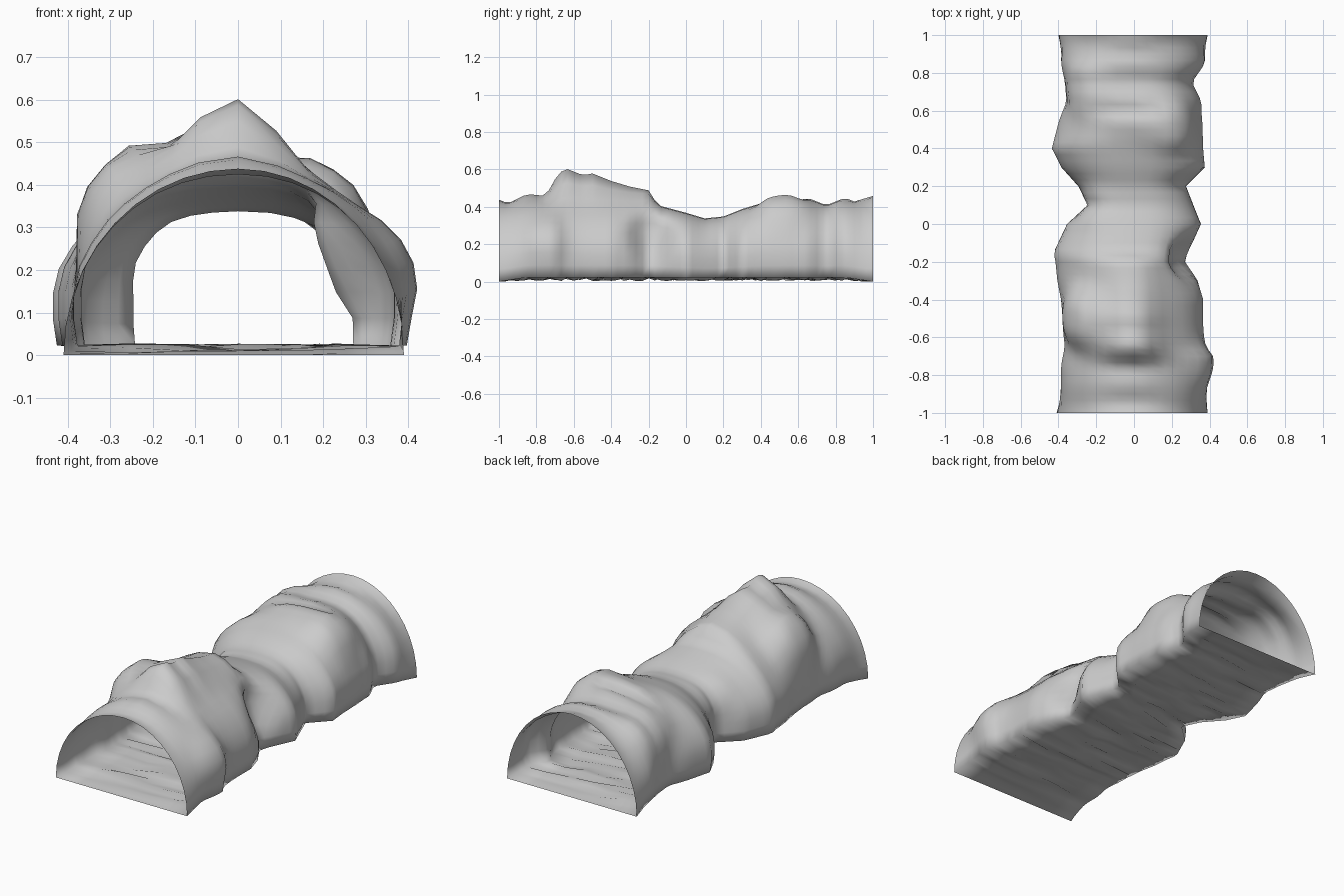
import bpy
import math
import random
from mathutils import Vector

random.seed(4)
ARCH_SEGMENTS = 20
FLOOR_SEGMENTS = 6
RINGS = 60

# Tunnel outline stations: y, right wall, left wall, ridge height
STATIONS = [
    (-1, -.41, .39, .45), (-.95, -.4, .39, .43), (-.85, -.39, .39, .48),
    (-.75, -.39, .41, .47), (-.7, -.38, .41, .56), (-.65, -.37, .38, .62),
    (-.55, -.38, .37, .58), (-.5, -.38, .37, .59), (-.4, -.39, .37, .55),
    (-.3, -.41, .34, .52), (-.2, -.42, .28, .5), (-.15, -.43, .29, .42),
    (0, -.36, .36, .38), (.1, -.25, .32, .35), (.2, -.3, .28, .36),
    (.3, -.39, .38, .4), (.4, -.44, .37, .43), (.55, -.4, .365, .48),
    (.6, -.38, .36, .44), (.65, -.36, .36, .46), (.75, -.37, .31, .42),
    (.85, -.39, .38, .46), (.9, -.39, .38, .44), (1, -.4, .39, .47),
]

# Rock bulges: centre, push, radius
BULGES = [
    ((-.27, -.5, .36), (-.05, 0, .08), .16),
    ((-.27, .72, .35), (-.03, 0, .03), .15),
    ((.2, .52, .38), (.02, 0, .05), .14),
    ((.38, -.75, .24), (.02, 0, .01), .12),
    ((-.2, .1, .28), (-.02, 0, .01), .12),
    ((.25, -.2, .24), (-.06, 0, 0), .12),
]


def station(y):
    """Interpolate wall positions and ridge height along the tunnel."""
    for a, b in zip(STATIONS, STATIONS[1:]):
        if y <= b[0]:
            t = (y - a[0]) / (b[0] - a[0])
            return [p + (q - p) * t for p, q in zip(a[1:], b[1:])]
    return STATIONS[-1][1:]


def ring(y):
    """One closed cross-section: arch from left to right, then the floor."""
    right, left, height = station(y)
    inner = min(1, (1 - abs(y)) / .15)
    base = .012 + .023 * inner
    crown = min(height, .44 if inner > 0 else height)
    points = []
    for i in range(ARCH_SEGMENTS + 1):
        angle = math.pi * i / ARCH_SEGMENTS
        c, s = math.cos(angle), max(math.sin(angle), 0)
        wall = left if c > 0 else -right
        x = math.copysign(abs(c) ** (1 - .2 * inner), c) * wall
        z = base + (crown - base) * s
        z += (height - crown) * math.exp(-(x / (.12 if x > 0 else .17)) ** 2)
        # Walls are widest above the floor and tuck in below
        x *= 1 + inner * (.05 - .1 * max(0, 1 - z / .2))
        p = Vector((x, y, z))
        if 0 < i < ARCH_SEGMENTS:
            start = p.copy()
            for centre, push, radius in BULGES:
                d = (start - Vector(centre)).length / radius
                p += Vector(push) * math.exp(-d ** 4) * inner
        points.append(p)
    start, end = points[-1], points[0]
    for i in range(1, FLOOR_SEGMENTS):
        p = start.lerp(end, i / FLOOR_SEGMENTS)
        p.z -= random.uniform(-.004, .02) * inner
        points.append(p)
    return points


# Remove the default object
cube = bpy.data.objects.get("Cube")
if cube:
    bpy.data.objects.remove(cube)

# Rock colour
rock = bpy.data.materials.new("grey rock")
rock.use_nodes = True
rock.diffuse_color = (.6, .6, .6, 1)
rock.node_tree.nodes["Principled BSDF"].inputs["Base Color"].default_value = rock.diffuse_color

# Tunnel shell: loft between the rings, open at both mouths
verts, faces = [], []
for r in range(RINGS + 1):
    verts += ring(-1 + 2 * r / RINGS)
count = ARCH_SEGMENTS + FLOOR_SEGMENTS
for r in range(RINGS):
    for i in range(count):
        j = (i + 1) % count
        a, b = r * count, (r + 1) * count
        faces.append((a + i, b + i, b + j, a + j))

lowest = min(v.z for v in verts)
mesh = bpy.data.meshes.new("cave_tunnel")
mesh.from_pydata([(v.x, v.y, v.z - lowest) for v in verts], [], faces)
mesh.materials.append(rock)
mesh.shade_smooth()
tunnel = bpy.data.objects.new("cave_tunnel", mesh)
bpy.context.collection.objects.link(tunnel)
